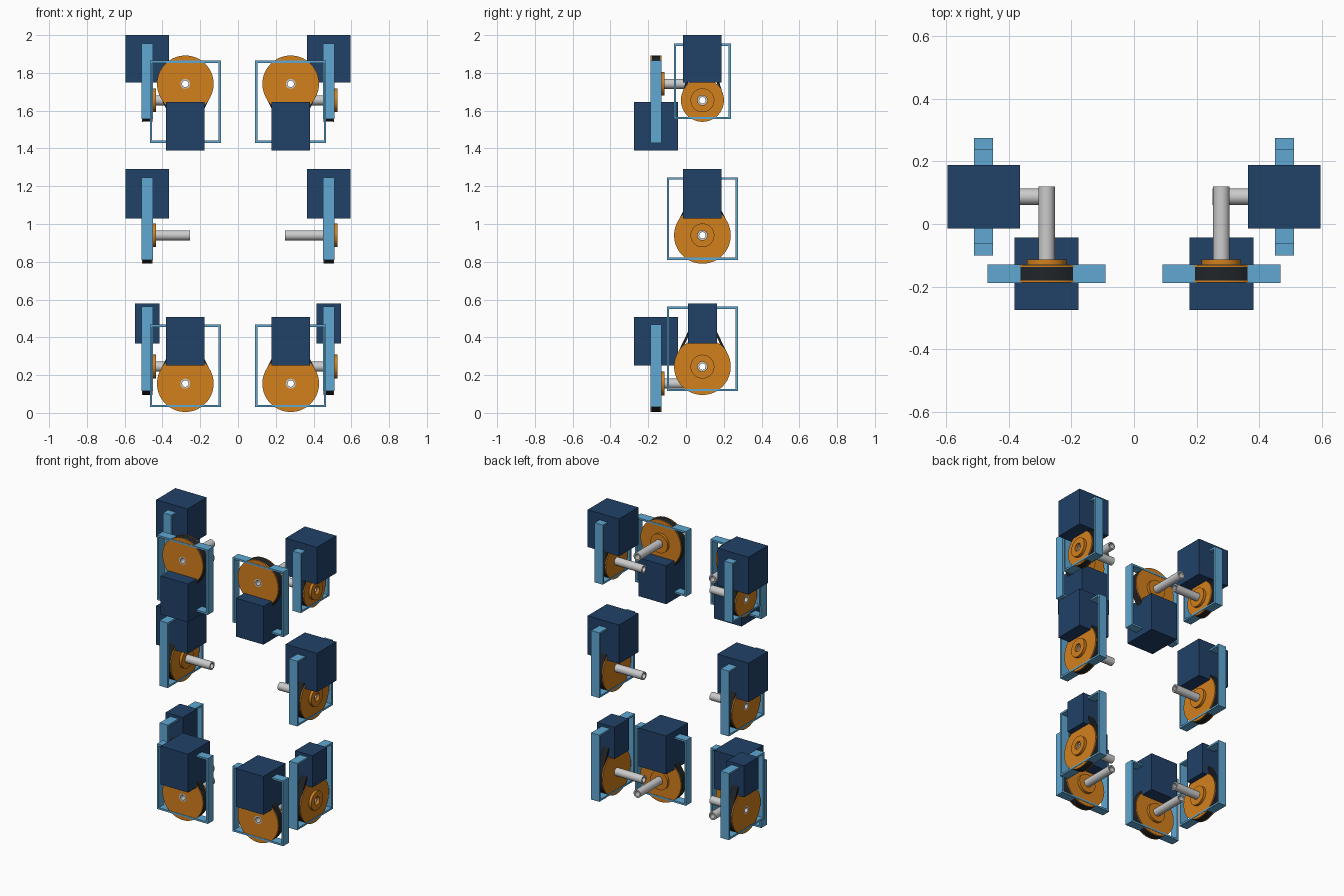
import bpy, bmesh
from math import sin, cos, pi, asin, radians
from mathutils import Matrix

if "Cube" in bpy.data.objects:
    bpy.data.objects.remove(bpy.data.objects["Cube"])


def material(name, rgb):
    m = bpy.data.materials.new(name)
    m.diffuse_color = (*rgb, 1)
    m.use_nodes = True
    m.node_tree.nodes["Principled BSDF"].inputs["Base Color"].default_value = m.diffuse_color
    return m


BLUE = material("light_blue", (0.115, 0.39, 0.65))
NAVY = material("navy", (0.015, 0.053, 0.14))
ORANGE = material("orange", (0.65, 0.215, 0.012))
BLACK = material("rubber_black", (0.015, 0.018, 0.022))


def skin(name, rings, mat, place, smooth=False):
    """Join successive closed rings of points into a closed loop of quads."""
    bm = bmesh.new()
    vs = [[bm.verts.new(p) for p in r] for r in rings]
    for i, a in enumerate(vs):
        b = vs[(i + 1) % len(vs)]
        for j in range(len(a)):
            k = (j + 1) % len(a)
            bm.faces.new((a[j], a[k], b[k], b[j]))
    bmesh.ops.recalc_face_normals(bm, faces=bm.faces)
    me = bpy.data.meshes.new(name)
    bm.to_mesh(me)
    bm.free()
    ob = bpy.data.objects.new(name, me)
    bpy.context.collection.objects.link(ob)
    ob.matrix_world = place
    if mat:
        me.materials.append(mat)
    if smooth:
        bpy.ops.object.select_all(action='DESELECT')
        ob.select_set(True)
        bpy.context.view_layer.objects.active = ob
        bpy.ops.object.shade_smooth_by_angle(angle=radians(30))
    return ob


def lathe(name, profile, mat, place, n=64):
    """Turn a closed (axis, radius) profile around local x."""
    rings = [[(x, r * cos(2 * pi * i / n), r * sin(2 * pi * i / n)) for x, r in profile]
             for i in range(n)]
    return skin(name, rings, mat, place, True)


def band(name, outer, inner, half, mat, place, smooth=False):
    """Flat band between two matching yz outlines, thick along local x."""
    rings = [[(-half, *o), (half, *o), (half, *i), (-half, *i)] for o, i in zip(outer, inner)]
    return skin(name, rings, mat, place, smooth)


def rect(w, z0, z1):
    return [(-w, z0), (w, z0), (w, z1), (-w, z1)]


def belt_line(R, r, d, s):
    """Outline of a belt around a big wheel at 0 and a small one at distance d."""
    a = asin((R - r) / d)
    pts = []
    for i in range(49):
        t = pi - a + (pi + 2 * a) * i / 48
        pts.append((R * cos(t), s * R * sin(t)))
    for i in range(25):
        t = a + (pi - 2 * a) * i / 24
        pts.append((r * cos(t), s * (d + r * sin(t))))
    return pts


def drive(name, place, R, frame, motor, shaft, s=1):
    """One belt drive; wheel centre is the local origin, axis is local x."""
    # grooved wheel with a hub on its positive side
    lathe(name + "_wheel", [(-.028, .026), (-.028, R), (-.022, R), (-.022, R - .014),
                            (.022, R - .014), (.022, R), (.028, R), (.028, .063),
                            (.046, .063), (.046, .026)], ORANGE, place)
    # hollow shaft
    a, b = shaft
    lathe(name + "_shaft", [(a, .017), (a, .0265), (b, .0265), (b, .017)], None, place, 32)
    # rectangular frame
    w, z0, z1 = frame
    t = .012
    band(name + "_frame", rect(w, z0, z1), rect(w - t, z0 + t, z1 - t), .03, BLUE, place)
    # motor box
    mx, my, m0, m1 = motor
    bpy.ops.mesh.primitive_cube_add(size=1)
    box = bpy.context.object
    box.name = name + "_motor"
    box.data.materials.append(NAVY)
    box.matrix_world = (place @ Matrix.Translation((0, 0, (m0 + m1) / 2))
                        @ Matrix.Diagonal((2 * mx, 2 * my, m1 - m0, 1)))
    # belt running up into the motor
    d = abs(m0 + m1) / 2
    band(name + "_belt", belt_line(R - .001, .05, d, s), belt_line(R - .014, .037, d, s),
         .0218, BLACK, place, True)


for side, sx in (("left", -1), ("right", 1)):
    # side drives, shafts pointing inward
    shaft = (-.028, .227) if sx < 0 else (-.23, .028)
    for level, z, R, frame, motor in (
            ("upper", 1.655, .114, (.151, -.10, .30), (.116, .102, .095, .345)),
            ("middle", .94, .15, (.188, -.13, .307), (.116, .102, .09, .35)),
            ("lower", .245, .15, (.188, -.13, .317), (.064, .076, .123, .335))):
        drive(f"{side}_{level}_side", Matrix.Translation((sx * .48, .087, z)),
              R, frame, motor, shaft)
    # front drives, shafts pointing back; the upper one hangs upside down
    turn = Matrix.Rotation(pi / 2, 4, 'Z')
    for level, z, frame, motor, s in (
            ("upper", 1.742, (.188, -.312, .123), (.116, .102, -.352, -.095), -1),
            ("lower", .155, (.188, -.125, .312), (.116, .102, .095, .352), 1)):
        drive(f"{side}_{level}_front", Matrix.Translation((sx * .279, -.159, z)) @ turn,
              .15, frame, motor, (-.028, .278), s)
